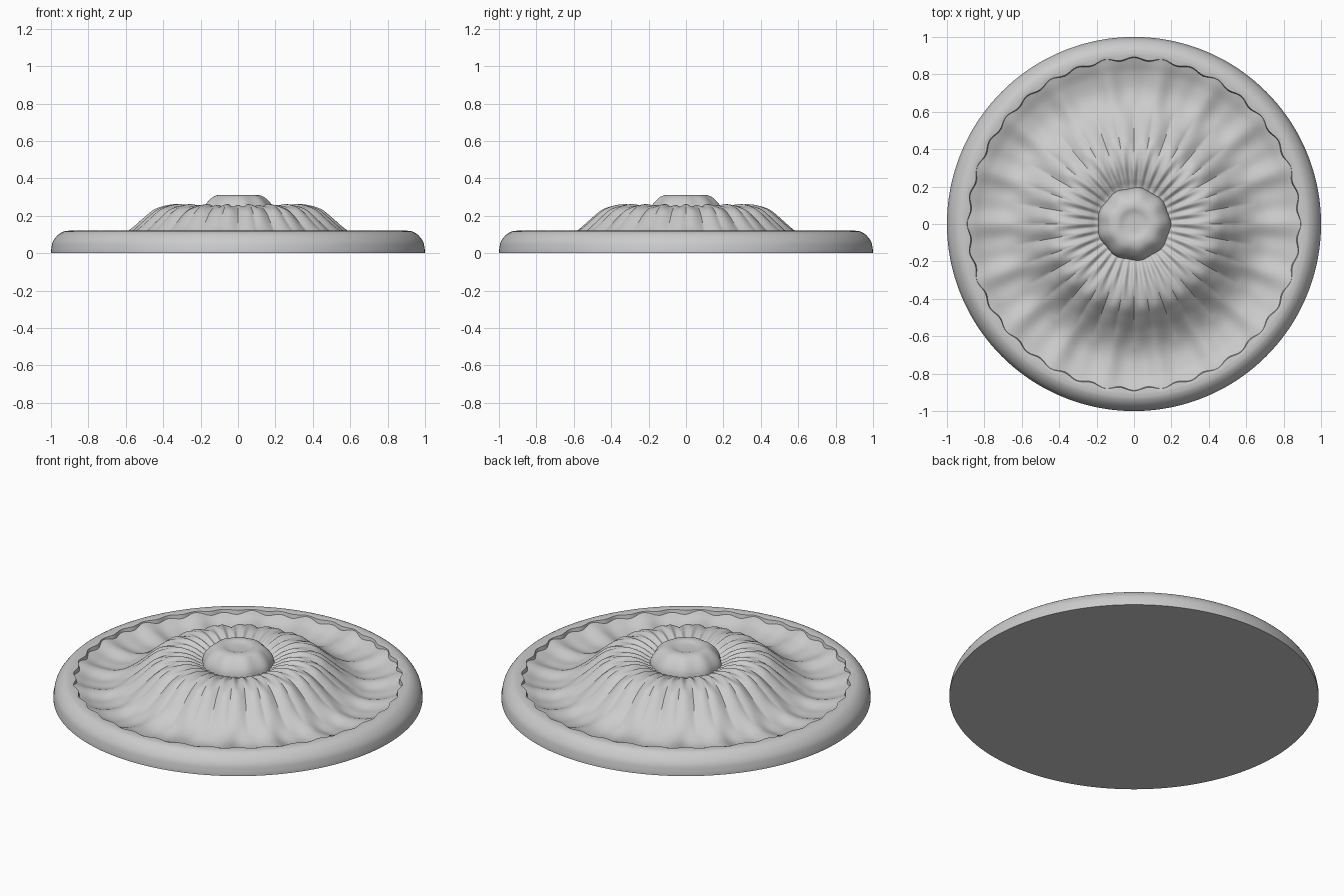
import bpy, bmesh, math
from mathutils import Vector

if "Cube" in bpy.data.objects:
    bpy.data.objects.remove(bpy.data.objects["Cube"])

SEGS = 432
PETALS = 18


def spline(points, steps):
    """Catmull-Rom smoothing of an (r, z) profile."""
    p = [Vector(q) for q in points]
    p = [2 * p[0] - p[1]] + p + [2 * p[-1] - p[-2]]
    out = []
    for i in range(1, len(p) - 2):
        a, b, c, d = p[i - 1:i + 3]
        for k in range(steps):
            t = k / steps
            out.append(0.5 * (2 * b + (c - a) * t + (2 * a - 5 * b + 4 * c - d) * t * t
                              + (3 * b - a - 3 * c + d) * t ** 3))
    return out + [p[-2]]


def lathe(name, profile, carve=None, segs=SEGS):
    """Revolve a profile; carve(r, z, angle) reshapes each point."""
    bm = bmesh.new()
    rings = []
    for r, z in profile:
        if r < 1e-4:
            rings.append([bm.verts.new((0, 0, z))] * segs)
            continue
        ring = []
        for i in range(segs):
            a = 2 * math.pi * i / segs
            rr, zz = carve(r, z, a) if carve else (r, z)
            ring.append(bm.verts.new((rr * math.cos(a), rr * math.sin(a), zz)))
        rings.append(ring)
    for lo, hi in zip(rings, rings[1:]):
        for i in range(segs):
            j = (i + 1) % segs
            quad = list(dict.fromkeys((lo[i], lo[j], hi[j], hi[i])))
            bm.faces.new(quad)
    mesh = bpy.data.meshes.new(name)
    bm.to_mesh(mesh)
    bm.free()
    ob = bpy.data.objects.new(name, mesh)
    bpy.context.collection.objects.link(ob)
    bpy.ops.object.select_all(action='DESELECT')
    ob.select_set(True)
    bpy.context.view_layer.objects.active = ob
    bpy.ops.object.shade_smooth_by_angle(angle=math.radians(40))
    return ob


def bump(r, start, end):
    """Smooth 0-1-0 weight between two radii."""
    t = (r - start) / (end - start)
    return math.sin(math.pi * t) if 0 < t < 1 else 0.0


# Flat back and rounded outer rim with a scalloped inner lip
def scallop(r, z, a):
    if r < 0.9 and z > 0.02:
        r += 0.008 * math.cos(2 * PETALS * a)
    return r, z


rim = [Vector((0, 0)), Vector((1, 0))]
rim += spline([(1, 0.015), (0.99, 0.06), (0.965, 0.095), (0.935, 0.115), (0.905, 0.12)], 4)
rim += [Vector((0.885, 0.116)), Vector((0.875, 0.07))]
lathe("rim_and_back", rim, scallop)


# Fluted petal dish: hollow near the rim, raised collar around the centre
def flute(r, z, a):
    broad = math.cos(PETALS * a)
    fine = math.cos(2 * PETALS * a)
    crease = abs(math.sin(PETALS * a)) - 0.6
    z += 0.010 * bump(r, 0.55, 0.95) * (broad + 0.4 * fine)
    z += 0.014 * bump(r, 0.28, 0.66) * (0.5 * broad + crease)
    z += 0.008 * bump(r, 0.17, 0.45) * fine
    return r, z


dish = spline([(0.895, 0.104), (0.86, 0.092), (0.8, 0.071), (0.72, 0.062), (0.65, 0.079),
               (0.58, 0.12), (0.51, 0.178), (0.45, 0.226), (0.39, 0.248), (0.32, 0.254),
               (0.25, 0.238), (0.2, 0.215), (0.15, 0.21)], 6)
lathe("petal_dish", dish, flute)


# Central button with a softly lobed side and dimpled top
def lobes(r, z, a):
    return r * (1 + 0.025 * bump(r, 0.08, 0.24) * math.cos(9 * a)), z


button = spline([(0.195, 0.205), (0.187, 0.24), (0.165, 0.274), (0.13, 0.304),
                 (0.09, 0.312), (0.05, 0.302), (0, 0.3)], 4)
lathe("centre_button", button, lobes, 144)
